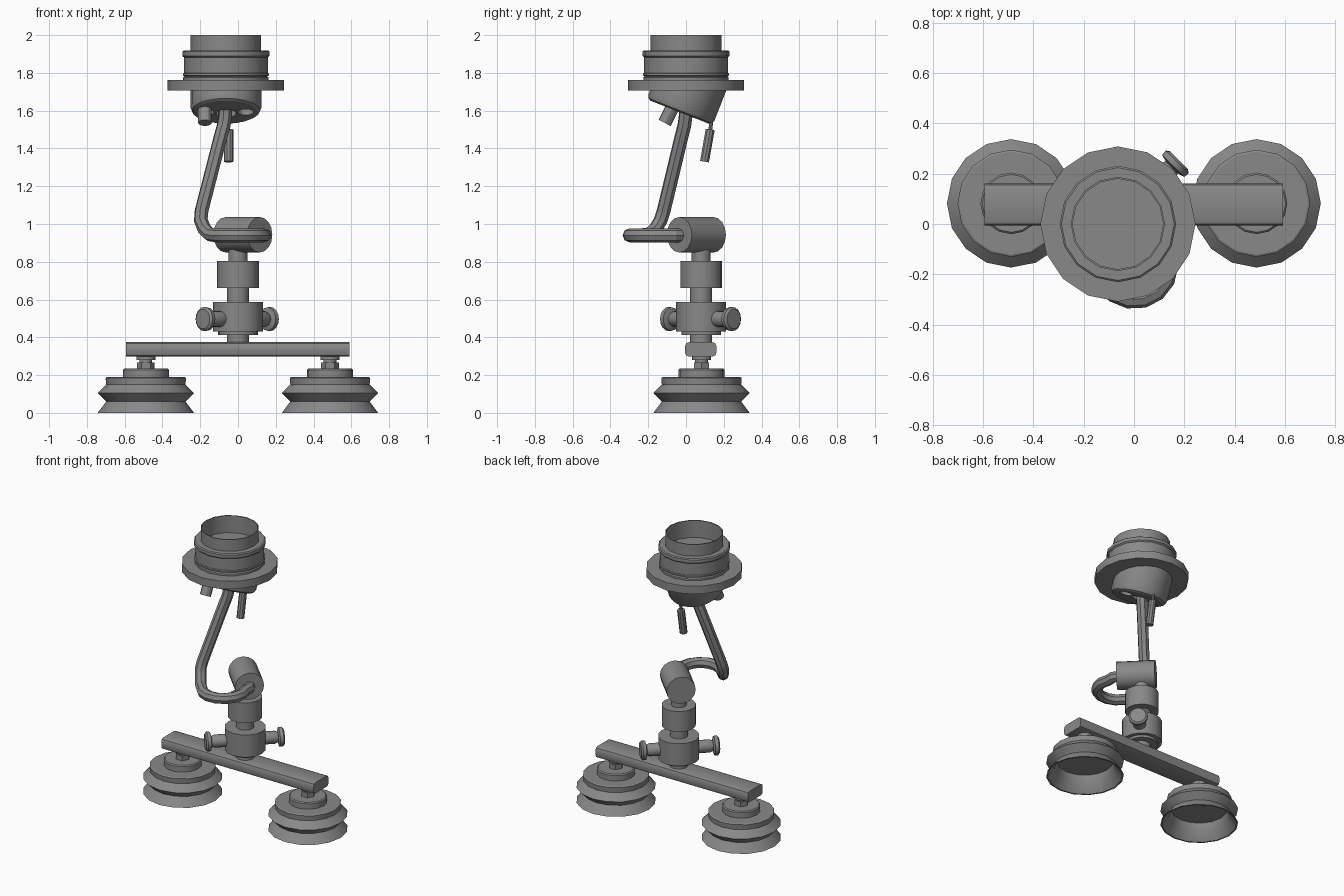
import bpy, bmesh
from math import sin, cos, pi, radians
from mathutils import Vector, Matrix

if "Cube" in bpy.data.objects:
    bpy.data.objects.remove(bpy.data.objects["Cube"])

DARK = bpy.data.materials.new("dark_grey")
DARK.diffuse_color = (.25, .25, .25, 1)
DARK.use_nodes = True
DARK.node_tree.nodes["Principled BSDF"].inputs["Base Color"].default_value = DARK.diffuse_color


def add_mesh(name, bm, smooth=True):
    bmesh.ops.recalc_face_normals(bm, faces=bm.faces[:])
    me = bpy.data.meshes.new(name)
    bm.to_mesh(me)
    bm.free()
    me.materials.append(DARK)
    ob = bpy.data.objects.new(name, me)
    bpy.context.collection.objects.link(ob)
    bpy.ops.object.select_all(action='DESELECT')
    bpy.context.view_layer.objects.active = ob
    ob.select_set(True)
    if smooth:
        bpy.ops.object.shade_smooth_by_angle(angle=radians(30))
    return ob


def lathe_bm(profile, sides):
    """Revolve (radius, height) points round z; ends at radius 0 become poles."""
    bm = bmesh.new()
    rings = []
    for r, z in profile:
        if r == 0:
            rings.append([bm.verts.new((0, 0, z))])
        else:
            rings.append([bm.verts.new((r * cos(2 * pi * i / sides), r * sin(2 * pi * i / sides), z))
                          for i in range(sides)])
    for a, b in zip(rings, rings[1:]):
        for i in range(sides):
            j = (i + 1) % sides
            quad = [a[i % len(a)], a[j % len(a)], b[j % len(b)], b[i % len(b)]]
            bm.faces.new(list(dict.fromkeys(quad)))
    return bm


def lathe(name, profile, at=(0, 0, 0), axis=(0, 0, 1), sides=16, smooth=True):
    bm = lathe_bm(profile, sides)
    rot = Vector((0, 0, 1)).rotation_difference(Vector(axis)).to_matrix().to_4x4()
    bm.transform(Matrix.Translation(at) @ rot)
    return add_mesh(name, bm, smooth)


def rod(name, a, b, r, sides=12):
    a, b = Vector(a), Vector(b)
    n = (b - a).length
    return lathe(name, [(0, 0), (r, 0), (r, n), (0, n)], a, b - a, sides)


def tube(name, pts, r):
    cu = bpy.data.curves.new(name, 'CURVE')
    cu.dimensions = '3D'
    cu.bevel_depth = r
    cu.bevel_resolution = 2
    cu.use_fill_caps = True
    cu.materials.append(DARK)
    sp = cu.splines.new('POLY')
    sp.points.add(len(pts) - 1)
    for p, co in zip(sp.points, pts):
        p.co = (*co, 1)
    ob = bpy.data.objects.new(name, cu)
    bpy.context.collection.objects.link(ob)
    bpy.ops.object.select_all(action='DESELECT')
    bpy.context.view_layer.objects.active = ob
    ob.select_set(True)
    bpy.ops.object.convert(target='MESH')
    bpy.ops.object.shade_smooth_by_angle(angle=radians(30))


Y = 0.082   # depth of the base and post

# Hollow suction cups with hex nuts
cup = [(0, .11), (.185, .11), (.2, .055), (.245, 0), (.255, 0), (.21, .06), (.255, .105), (.21, .15),
       (.213, .185), (.205, .19), (.122, .19), (.122, .228), (.115, .235), (0, .235)]
for side, x in (("left", -.488), ("right", .487)):
    lathe(side + "_suction_cup", cup, (x, Y, 0))
    rod(side + "_nut", (x, Y, .23), (x, Y, .268), .047, 6)
    lathe(side + "_bolt", [(0, .265), (.034, .265), (.034, .28), (.05, .28), (.05, .305), (0, .305)], (x, Y, 0))

# Cross bar with rounded long edges
bm = bmesh.new()
bmesh.ops.create_cube(bm, size=1)
bm.transform(Matrix.Translation((-.001, Y - .004, .336)) @ Matrix.Diagonal((1.185, .166, .076, 1)))
long_edges = [e for e in bm.edges if abs(e.verts[0].co.x - e.verts[1].co.x) > .5]
bmesh.ops.bevel(bm, geom=long_edges, offset=.02, segments=2, profile=.5, affect='EDGES')
add_mesh("cross_bar", bm)

# Post with clamp body and collar
lathe("post", [(0, .37), (.058, .37), (.058, .413), (.105, .413), (.105, .43), (.132, .43), (.132, .587),
               (.058, .587), (.058, .66), (.11, .66), (.11, .803), (.05, .803), (.05, .9), (0, .9)], (0, Y - .002, 0))

# Clamp knobs on opposite diagonals
for side, s, out in (("left", -1, .013), ("right", 1, .005)):
    lathe(side + "_knob", [(0, .1), (.042, .1), (.042, .185), (.034, .205), (.062, .213), (.064, .235), (.052, .245),
                           (0, .245)], (s * out, Y + (-.002 if s > 0 else -.008), .497), (s, s, 0))

# Diagonal swivel barrel
rod("swivel_barrel", (-.064, .145, .943), (.115, -.035, .943), .094, 16)

# Bent arm: horizontal hook, then rising
Z = .94
arm = [(.088, 0, Z), (.128, -.06, Z)]
arm += [(.002 + .137 * cos(radians(a)), -.165 + .136 * sin(radians(a)), Z) for a in range(25, -151, -25)]
arm += [(-.15, -.2, .945), (-.178, -.162, .973), (-.197, -.134, 1.02), (-.193, -.118, 1.07),
        (-.09, -.022, 1.47), (-.076, -.009, 1.52), (-.068, -.002, 1.57), (-.067, 0, 1.66)]
tube("bent_arm", arm, .037)

# Mount head: flange, ribbed barrel and open top
C = Vector((-.064, 0, 0))
lathe("mount_head", [(0, 1.88), (.18, 1.88), (.18, 2), (.187, 2), (.187, 1.918), (.224, 1.918), (.231, 1.912),
                     (.231, 1.89), (.222, 1.882), (.222, 1.8), (.228, 1.796), (.228, 1.787), (.218, 1.782),
                     (.226, 1.776), (.226, 1.763), (.308, 1.763), (.308, 1.708), (0, 1.708)], C)
lathe("floor_button", [(.036, 1.878), (.036, 1.884), (0, 1.884)], C, sides=8)

# Tilted underside housing, trimmed flat under the flange
tilt = Matrix.Translation((C.x, -.034, 1.592)) @ Matrix.Rotation(radians(-21.5), 4, 'X')
bm = lathe_bm([(0, 0), (.166, 0), (.18, .008), (.188, .026), (.188, .25), (0, .25)], 20)
bm.transform(tilt)
bmesh.ops.bisect_plane(bm, geom=bm.verts[:] + bm.edges[:] + bm.faces[:], plane_co=(0, 0, 1.713),
                       plane_no=(0, 0, 1), clear_outer=True)
bmesh.ops.holes_fill(bm, edges=[e for e in bm.edges if e.is_boundary])
housing = add_mesh("tilted_housing", bm)

# Sockets sunk into the slanted face
for x, y, r in ((0, .02, .055), (-.105, .0, .042), (.105, .0, .042)):
    bm = lathe_bm([(0, -.05), (r, -.05), (r, .035), (0, .035)], 12)
    bm.transform(tilt @ Matrix.Translation((x, y, 0)))
    cutter = add_mesh("socket_cutter", bm, False)
    cutter.hide_render = True
    mod = housing.modifiers.new("socket", 'BOOLEAN')
    mod.operation = 'DIFFERENCE'
    mod.object = cutter
    bpy.context.view_layer.objects.active = housing
    bpy.ops.object.modifier_apply(modifier=mod.name)
    bpy.data.objects.remove(cutter)

# Plug and hanging toggle under the head
rod("plug", (-.175, -.06, 1.64), (-.175, -.113, 1.535), .036)
rod("toggle_cord", (-.052, .14, 1.6), (-.052, .128, 1.49), .01, 8)
rod("hanging_toggle", (-.05, .128, 1.5), (-.05, .098, 1.33), .025, 10)
